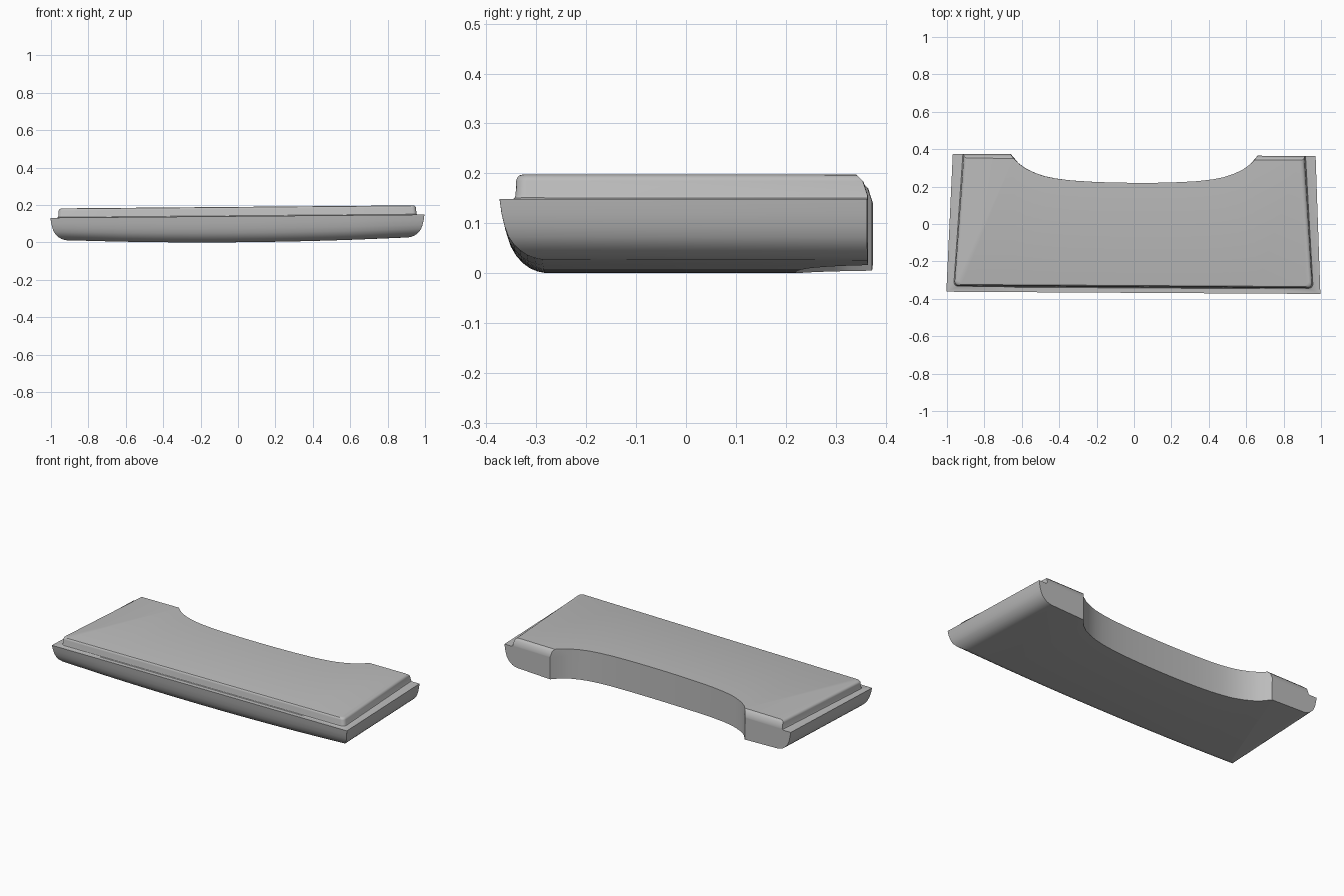
import bpy, bmesh, math

cube = bpy.data.objects.get("Cube")
if cube:
    bpy.data.objects.remove(cube, do_unlink=True)

FRONT, BACK, RIM, TOP = -0.368, 0.369, 0.139, 0.189
HALF_FRONT, HALF_BACK = 1.0, 0.97

# Half of the curved cut in the back edge, from its corner to the middle
cut = [(0.66, BACK), (0.62, 0.322), (0.58, 0.293), (0.53, 0.27), (0.48, 0.253),
       (0.42, 0.241), (0.34, 0.231), (0.24, 0.225), (0.12, 0.221), (0, 0.22)]
back_curve = [(-x, y) for x, y in cut] + cut[-2::-1]

# Edge profile: inset from the outline, height
lower = [(0.085, 0), (0.07, 0.003), (0.055, 0.009), (0.041, 0.019), (0.028, 0.033),
         (0.018, 0.05), (0.01, 0.075), (0.004, 0.105), (0, RIM)]
upper = [(0.026, RIM), (0.03, 0.142), (0.032, 0.148), (0.033, 0.176),
         (0.035, 0.182), (0.039, 0.187), (0.047, TOP)]


def ring(inset, z, raised):
    """One horizontal loop: back edge left to right, then front edge right to left."""
    chamfer = max(0, z - 0.167)
    side_f, side_b = (inset * 1.35, inset * 1.8) if raised else (inset, inset)
    radius = 0.022 if raised else 0.001
    back = [(x, y) for x, y in back_curve]
    back[0] = (-0.66 + chamfer * 0.68, BACK - chamfer)
    back[-1] = (-back[0][0], back[0][1])
    wide = HALF_BACK - side_b
    back = [(-wide, BACK - chamfer)] + back + [(wide, BACK - chamfer)]
    # Rounded front corner
    cx, cy = HALF_FRONT - side_f - radius, FRONT + inset + radius
    arc = [(cx + radius * math.cos(a), cy - radius * math.sin(a))
           for a in (i * math.pi / 8 for i in range(5))]
    front = [(x, FRONT + inset) for x, _ in reversed(back_curve)]
    loop = back + arc + front + [(-x, y) for x, y in reversed(arc)]
    # The underside bows gently upward toward both ends
    return [(x, y, z + 0.022 * x * x * max(0, 1 - z / RIM)) for x, y in loop]


bm = bmesh.new()
rings = [[bm.verts.new(p) for p in ring(d, z, up)]
         for group, up in ((lower, False), (upper, True)) for d, z in group]
n = len(rings[0])

# Walls, rim and raised step
for a, b in zip(rings, rings[1:]):
    for i in range(n):
        j = (i + 1) % n
        bm.faces.new((a[i], a[j], b[j], b[i]))

# Underside and top, as strips from back to front
m = len(back_curve)
for loop in (rings[0], rings[-1]):
    back = loop[1:m + 1]
    right_arc = loop[m + 2:m + 7]
    front = loop[m + 7:2 * m + 7]
    left_arc = loop[2 * m + 7:]
    front_lr = front[::-1]
    for i in range(m - 1):
        bm.faces.new((back[i], back[i + 1], front_lr[i + 1], front_lr[i]))
    bm.faces.new([back[-1], loop[m + 1]] + right_arc + [front[0]])
    bm.faces.new([front[-1]] + left_arc + [loop[0], back[0]])

bmesh.ops.recalc_face_normals(bm, faces=bm.faces)
mesh = bpy.data.meshes.new("stepped_panel")
bm.to_mesh(mesh)
bm.free()

panel = bpy.data.objects.new("stepped_panel", mesh)
bpy.context.collection.objects.link(panel)
panel.rotation_euler = (0, -0.0085, -0.006)
panel.location.z = 0.001

# Plain grey
grey = bpy.data.materials.new("plain_grey")
grey.use_nodes = True
color = (0.5, 0.5, 0.5, 1)
grey.diffuse_color = color
grey.node_tree.nodes["Principled BSDF"].inputs["Base Color"].default_value = color
mesh.materials.append(grey)

bpy.ops.object.select_all(action="DESELECT")
panel.select_set(True)
bpy.context.view_layer.objects.active = panel
bpy.ops.object.shade_smooth_by_angle(angle=math.radians(32))
